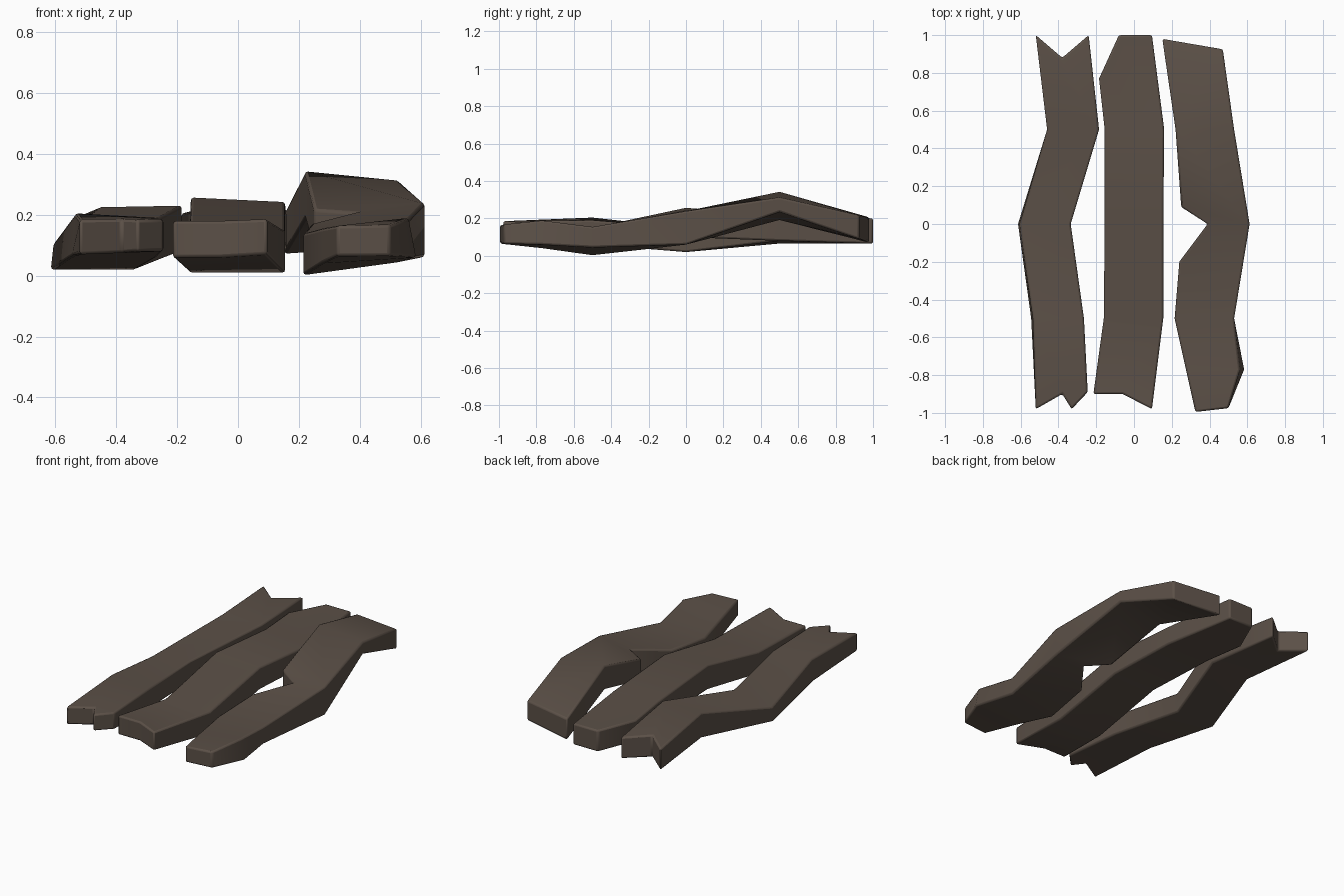
import bpy, bmesh, math

if "Cube" in bpy.data.objects:
    bpy.data.objects.remove(bpy.data.objects["Cube"])

wood = bpy.data.materials.new("weathered brown wood")
wood.diffuse_color = (0.105, 0.08, 0.063, 1)
wood.use_nodes = True
wood.node_tree.nodes["Principled BSDF"].inputs["Base Color"].default_value = wood.diffuse_color


def heights(rows, x, y):
    """Interpolate (top, bottom) from warp rows (y, x_left, x_right, top_l, top_r, bot_l, bot_r)."""
    y = min(max(y, rows[0][0]), rows[-1][0])
    for a, b in zip(rows, rows[1:]):
        if y <= b[0]:
            break
    t = (y - a[0]) / (b[0] - a[0])
    _, xl, xr, tl, tr, bl, br = [p + (q - p) * t for p, q in zip(a, b)]
    u = min(max((x - xl) / (xr - xl), 0), 1)
    return tl + (tr - tl) * u, bl + (br - bl) * u


def plank(name, outline, rows, lean=()):
    """Plan outline, cut at the warp rows, thickened and bent up and down."""
    bm = bmesh.new()
    bm.faces.new([bm.verts.new((x, y, 0)) for x, y in outline])
    for r in rows[1:-1]:
        bmesh.ops.bisect_plane(bm, geom=bm.verts[:] + bm.edges[:] + bm.faces[:],
                               dist=1e-4, plane_co=(0, r[0], 0), plane_no=(0, 1, 0))
    lower = bm.verts[:]
    ext = bmesh.ops.extrude_face_region(bm, geom=bm.faces[:], use_keep_orig=True)
    upper = [g for g in ext["geom"] if isinstance(g, bmesh.types.BMVert)]
    for v in lower:
        v.co.z = heights(rows, v.co.x, v.co.y)[1]
    for v in upper:
        v.co.z = heights(rows, v.co.x, v.co.y)[0]
        for x, y, dx in lean:
            if abs(v.co.x - x) < 0.01 and abs(v.co.y - y) < 0.01:
                v.co.x += dx
    bmesh.ops.recalc_face_normals(bm, faces=bm.faces[:])
    me = bpy.data.meshes.new(name)
    bm.to_mesh(me)
    bm.free()
    me.materials.append(wood)
    ob = bpy.data.objects.new(name, me)
    bpy.context.collection.objects.link(ob)
    # Worn, rounded edges
    bev = ob.modifiers.new("worn edges", 'BEVEL')
    bev.width, bev.segments = 0.01, 2
    bev.limit_method, bev.angle_limit = 'ANGLE', math.radians(40)
    bpy.ops.object.select_all(action='DESELECT')
    ob.select_set(True)
    bpy.context.view_layer.objects.active = ob
    bpy.ops.object.shade_smooth_by_angle(angle=math.radians(35))


# Left plank, forked at both ends
plank("left_plank",
      [(-.52, -.98), (-.38, -.9), (-.33, -.98), (-.245, -.89), (-.265, -.5), (-.335, 0), (-.185, .5),
       (-.24, 1), (-.38, .88), (-.52, 1), (-.46, .5), (-.615, 0), (-.545, -.5)],
      [(-.98, -.52, -.25, .185, .185, .07, .085), (-.5, -.545, -.265, .205, .19, .065, .06),
       (0, -.615, -.335, .11, .15, .02, .02), (.5, -.46, -.185, .225, .23, .065, .08),
       (1, -.52, -.24, .2, .2, .065, .065)],
      lean=[(-.615, 0, .01), (-.545, -.5, .01)])

# Middle plank, with a chipped corner
plank("middle_plank",
      [(-.215, -.9), (-.06, -.9), (.095, -.98), (.155, -.5), (.155, 0), (.16, .5), (.095, 1),
       (-.08, 1), (-.185, .77), (-.155, .5), (-.155, 0), (-.16, -.5)],
      [(-.98, -.215, .1, .187, .187, .07, .07), (-.5, -.16, .155, .15, .15, .01, .01),
       (0, -.155, .155, .257, .242, .1, .1), (.5, -.155, .16, .215, .2, .08, .08),
       (1, -.185, .095, .2, .2, .065, .065)])

# Right plank, arched and broken into on its inner side
plank("right_plank",
      [(.325, -.995), (.5, -.975), (.585, -.77), (.53, -.5), (.612, 0), (.53, .5), (.47, .925),
       (.15, .98), (.22, .5), (.25, .09), (.39, 0), (.24, -.2), (.215, -.5)],
      [(-.995, .32, .5, .165, .165, .065, .065), (-.77, .27, .585, .155, .19, .04, .06),
       (-.5, .215, .53, .14, .155, .002, .045), (0, .25, .612, .19, .24, .06, .06),
       (.5, .22, .53, .343, .312, .19, .235), (1, .15, .47, .2, .2, .065, .065)],
      lean=[(.585, -.77, -.025)])
